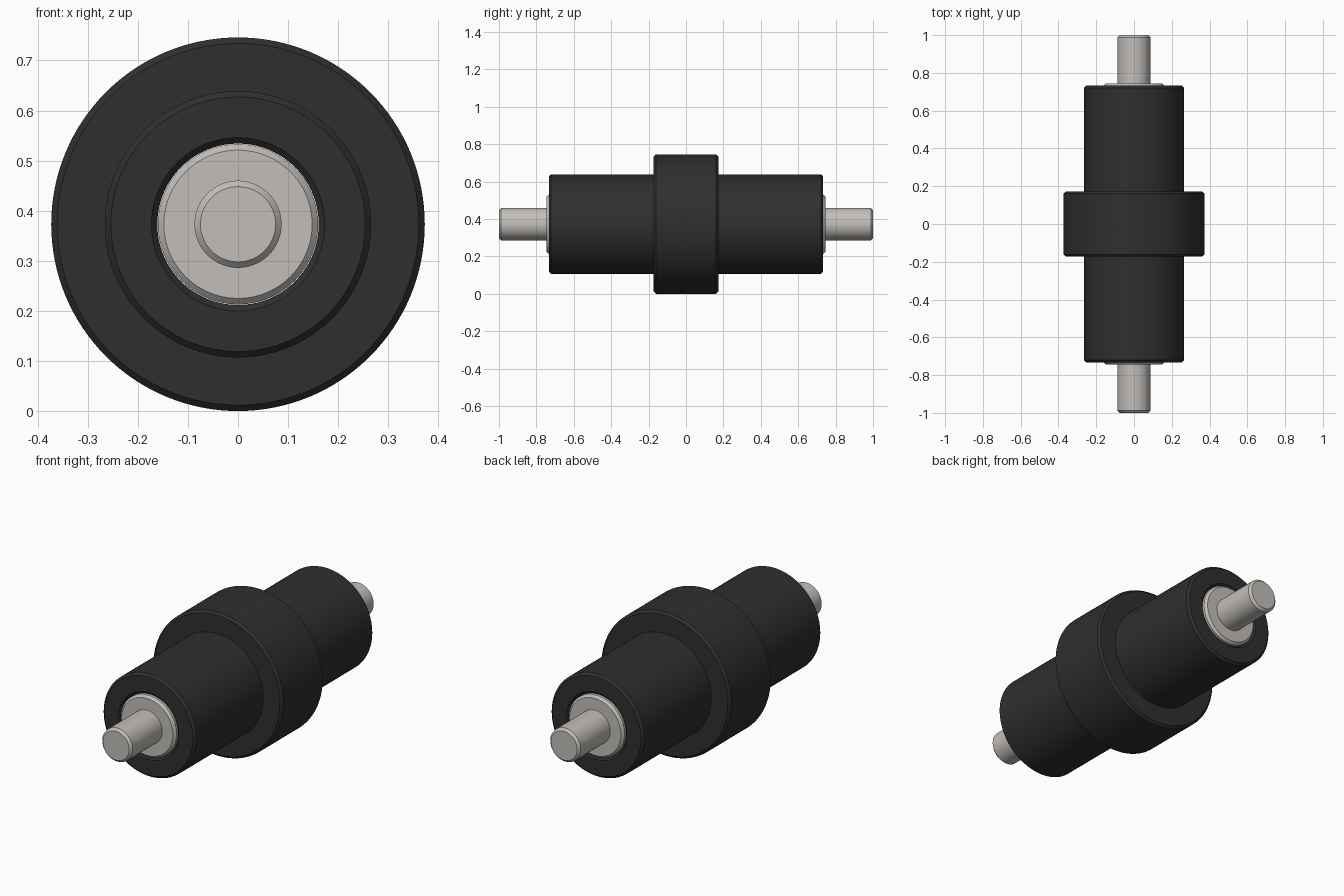
import bpy, bmesh, math
from mathutils import Vector

if "Cube" in bpy.data.objects:
    bpy.data.objects.remove(bpy.data.objects["Cube"], do_unlink=True)

AXIS_Z = 0.373     # height of the roller axis
C = 0.012          # chamfer size
SEGMENTS = 128


def material(name, rgb):
    m = bpy.data.materials.new(name)
    m.use_nodes = True
    m.diffuse_color = (*rgb, 1)
    m.node_tree.nodes["Principled BSDF"].inputs["Base Color"].default_value = (*rgb, 1)
    return m


def lathe(name, half, mat, closed):
    """Revolve a (radius, y) half profile, mirrored about y = 0, around the y axis."""
    profile = half + [(r, -y) for r, y in reversed(half)]
    bm = bmesh.new()
    verts = [bm.verts.new((r, y, 0)) for r, y in profile]
    edges = [bm.edges.new(pair) for pair in zip(verts, verts[1:])]
    if closed:
        edges.append(bm.edges.new((verts[-1], verts[0])))
    bmesh.ops.spin(bm, geom=verts + edges, cent=(0, 0, 0), axis=(0, 1, 0),
                   angle=math.tau, steps=SEGMENTS, use_merge=True)
    bmesh.ops.remove_doubles(bm, verts=bm.verts, dist=1e-5)
    # Flat caps for profiles that end in an open rim
    rims = [e for e in bm.edges if e.is_boundary]
    if rims:
        bmesh.ops.holes_fill(bm, edges=rims, sides=0)
    bmesh.ops.recalc_face_normals(bm, faces=bm.faces)
    mesh = bpy.data.meshes.new(name)
    bm.to_mesh(mesh)
    bm.free()
    mesh.materials.append(mat)
    ob = bpy.data.objects.new(name, mesh)
    ob.location = Vector((0, 0, AXIS_Z))
    bpy.context.collection.objects.link(ob)
    bpy.ops.object.select_all(action='DESELECT')
    ob.select_set(True)
    bpy.context.view_layer.objects.active = ob
    bpy.ops.object.shade_smooth_by_angle(angle=math.radians(30))
    return ob


rubber = material("black rubber", (0.028, 0.028, 0.028))
steel = material("light steel", (0.54, 0.515, 0.49))

# Rubber sleeve: chamfered bore, long barrel and raised central band
lathe("roller_sleeve", [
    (0.161, 0.733 - C), (0.161 + C, 0.733),
    (0.266 - C, 0.733), (0.266, 0.733 - C),
    (0.266, 0.173), (0.373 - C, 0.173), (0.373, 0.173 - C),
], rubber, True)

# Steel core: thin shafts with chamfered tips stepping up to a wide hub
lathe("core_shaft", [
    (0.087 - C, 1.0), (0.087, 1.0 - C),
    (0.087, 0.745), (0.160 - C, 0.745), (0.160, 0.745 - C),
], steel, False)
